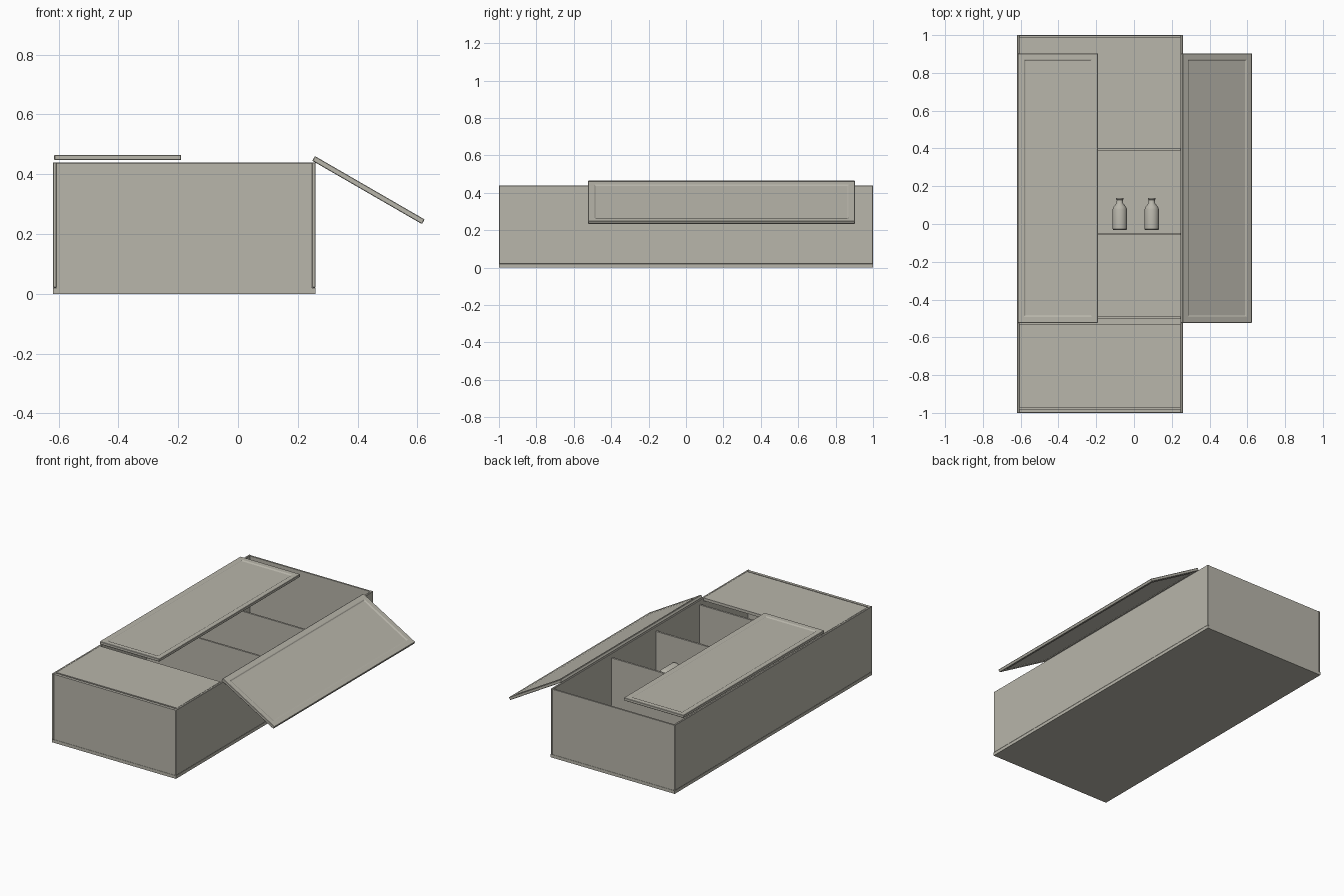
import bpy, bmesh, math
from mathutils import Matrix

old = bpy.data.objects.get("Cube")
if old:
    bpy.data.objects.remove(old, do_unlink=True)

# One warm grey paint for everything
COLOR = (0.48, 0.465, 0.405, 1)
paint = bpy.data.materials.new("warm_grey_paint")
paint.use_nodes = True
paint.diffuse_color = COLOR
paint.node_tree.nodes["Principled BSDF"].inputs["Base Color"].default_value = COLOR


def finish(name, bm, bevel=0):
    bmesh.ops.recalc_face_normals(bm, faces=bm.faces)
    mesh = bpy.data.meshes.new(name)
    bm.to_mesh(mesh)
    bm.free()
    mesh.materials.append(paint)
    ob = bpy.data.objects.new(name, mesh)
    bpy.context.collection.objects.link(ob)
    if bevel:
        mod = ob.modifiers.new("soft_edge", "BEVEL")
        mod.width = bevel
        mod.segments = 1
        mod.limit_method = "ANGLE"
    return ob


def box_mesh(x, y, z):
    bm = bmesh.new()
    bmesh.ops.create_cube(bm, size=1)
    ends = (x, y, z)
    for v in bm.verts:
        for i, (lo, hi) in enumerate(ends):
            v.co[i] = hi if v.co[i] > 0 else lo
    return bm


def board(name, x, y, z, bevel=0):
    return finish(name, box_mesh(x, y, z), bevel)


# Cabinet carcass, lying on its back
L, R, H, T, BACK = -0.62, 0.26, 0.44, 0.013, 0.02
board("back_panel", (L, R), (-1, 1), (0, BACK))
board("right_side", (L, L + T), (-1, 1), (BACK, H), 0.002)
board("left_side", (R - T, R), (-1, 1), (BACK, H), 0.002)
inner = (L + T, R - T)
board("top_end", inner, (1 - T, 0.998), (BACK, H - 0.002))
board("bottom_end", inner, (-0.998, -0.98), (BACK, H - 0.002))
board("lower_front_panel", inner, (-0.972, -0.53), (H - 0.018, H))

# Shelves, set slightly behind the opening
for i, y in enumerate((-0.497, -0.053, 0.394)):
    board(f"shelf_{i + 1}", inner, (y - 0.006, y + 0.006), (BACK, 0.41))


# Doors with a sunken panel on both faces
def door(name, x, z, angle):
    bm = box_mesh((0, 0.424), (-0.523, 0.903), (-0.009, 0.009))
    bm.normal_update()
    faces = [f for f in bm.faces if abs(f.normal.z) > 0.9]
    bmesh.ops.inset_individual(bm, faces=faces, thickness=0.048)
    bmesh.ops.inset_individual(bm, faces=faces, thickness=0.007, depth=-0.005)
    ob = finish(name, bm, 0.002)
    ob.location = (x, 0, z)
    ob.rotation_euler.y = angle


door("closed_door", -0.615, 0.456, 0)
door("open_door", 0.253, 0.453, math.radians(30))


# Bottles standing on the middle shelf
PROFILE = [(0, 0), (0.035, 0), (0.038, 0.004), (0.038, 0.108), (0.033, 0.122),
           (0.018, 0.14), (0.016, 0.158), (0.019, 0.16), (0.019, 0.168), (0, 0.168)]


def bottle(name, x):
    bm = bmesh.new()
    verts = [bm.verts.new((r, 0, h)) for r, h in PROFILE]
    edges = [bm.edges.new(pair) for pair in zip(verts, verts[1:])]
    bmesh.ops.spin(bm, geom=verts + edges, cent=(0, 0, 0), axis=(0, 0, 1),
                   angle=math.tau, steps=24)
    bmesh.ops.remove_doubles(bm, verts=bm.verts, dist=0.0005)
    bmesh.ops.transform(bm, matrix=Matrix.Rotation(-math.pi / 2, 4, "X"), verts=bm.verts)
    ob = finish(name, bm)
    ob.location = (x, -0.031, 0.22)
    bpy.ops.object.select_all(action="DESELECT")
    ob.select_set(True)
    bpy.context.view_layer.objects.active = ob
    bpy.ops.object.shade_smooth_by_angle(angle=math.radians(35))


bottle("right_bottle", -0.075)
bottle("left_bottle", 0.094)
